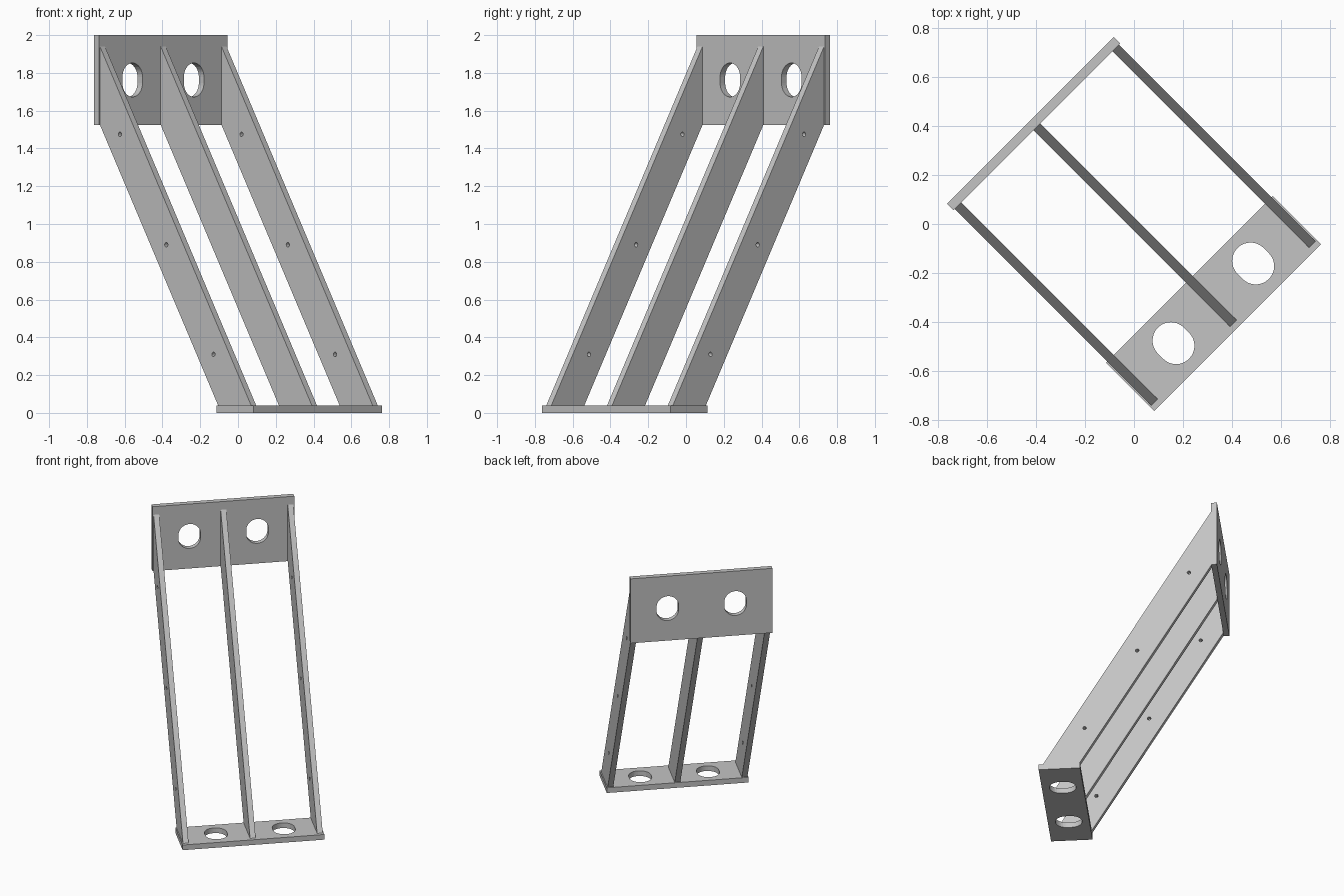
import bpy
import bmesh
from math import cos, sin, pi, radians
from mathutils import Matrix

cube = bpy.data.objects.get("Cube")
if cube:
    bpy.data.objects.remove(cube, do_unlink=True)

GREY = (0.55, 0.55, 0.55, 1)
steel = bpy.data.materials.new("grey steel")
steel.diffuse_color = GREY
steel.use_nodes = True
steel.node_tree.nodes["Principled BSDF"].inputs["Base Color"].default_value = GREY

THICK = 0.038           # sheet thickness of every part
HALF = 0.481            # half length of both mounting plates
BACK, FRONT = 0.598, -0.598
TURN = Matrix.Rotation(radians(45), 4, 'Z')
UPRIGHT = Matrix.Rotation(radians(90), 4, 'X')
SIDEWAYS = Matrix.Rotation(radians(90), 4, 'Z') @ UPRIGHT


def rectangle(x0, x1, y0, y1):
    return [(x0, y0), (x1, y0), (x1, y1), (x0, y1)]


def slot(cx, cy, radius, straight=0.0, steps=16):
    """Round hole, stretched along the second axis."""
    points = []
    for side in (0, 1):
        shift = straight / 2 * (1 - 2 * side)
        for i in range(steps + (1 if straight else 0)):
            a = pi * (side + i / steps)
            points.append((cx + radius * cos(a), cy + shift + radius * sin(a)))
    return points


def sheet(name, outline, holes, matrix):
    """Flat sheet with through holes, extruded from a filled profile."""
    curve = bpy.data.curves.new(name + "_profile", 'CURVE')
    curve.dimensions = '2D'
    curve.fill_mode = 'BOTH'
    curve.extrude = THICK / 2
    for loop in [outline] + holes:
        spline = curve.splines.new('POLY')
        spline.points.add(len(loop) - 1)
        for point, (x, y) in zip(spline.points, loop):
            point.co = (x, y, 0, 1)
        spline.use_cyclic_u = True
        spline.use_smooth = False
    helper = bpy.data.objects.new(name + "_profile", curve)
    bpy.context.scene.collection.objects.link(helper)
    deps = bpy.context.evaluated_depsgraph_get()
    mesh = bpy.data.meshes.new_from_object(helper.evaluated_get(deps))
    bpy.data.objects.remove(helper, do_unlink=True)
    bpy.data.curves.remove(curve)

    bm = bmesh.new()
    bm.from_mesh(mesh)
    bmesh.ops.remove_doubles(bm, verts=bm.verts, dist=0.00005)
    bmesh.ops.transform(bm, matrix=TURN @ matrix, verts=bm.verts)
    bmesh.ops.recalc_face_normals(bm, faces=bm.faces)
    for face in bm.faces:
        face.smooth = False
        face.material_index = 0
    bm.to_mesh(mesh)
    bm.free()
    mesh.name = name
    mesh.materials.clear()
    mesh.materials.append(steel)
    obj = bpy.data.objects.new(name, mesh)
    bpy.context.scene.collection.objects.link(obj)
    return obj


def slot_pair(cy):
    return [slot(s * 0.23, cy, 0.075, 0.03) for s in (-1, 1)]


# Horizontal foot plate
sheet("foot_plate", rectangle(-HALF, HALF, FRONT, -0.32), slot_pair(-0.458),
      Matrix.Translation((0, 0, THICK / 2)))

# Vertical wall plate
sheet("wall_plate", rectangle(-HALF, HALF, 1.525, 2.0), slot_pair(1.7625),
      Matrix.Translation((0, BACK - THICK / 2, 0)) @ UPRIGHT)

# Sloping arms, the outer two with bolt holes
inner = BACK - THICK
arm = [(inner, 1.94), (inner, 1.525), (-0.326, THICK), (-0.573, THICK)]
bolts = [slot(y, z, 0.012, steps=8)
         for y, z in ((0.41, 1.475), (0.063, 0.89), (-0.29, 0.31))]
for name, x, holes in (("right_arm", -0.455, bolts),
                       ("middle_arm", 0, []),
                       ("left_arm", 0.455, bolts)):
    sheet(name, arm, holes, Matrix.Translation((x, 0, 0)) @ SIDEWAYS)
